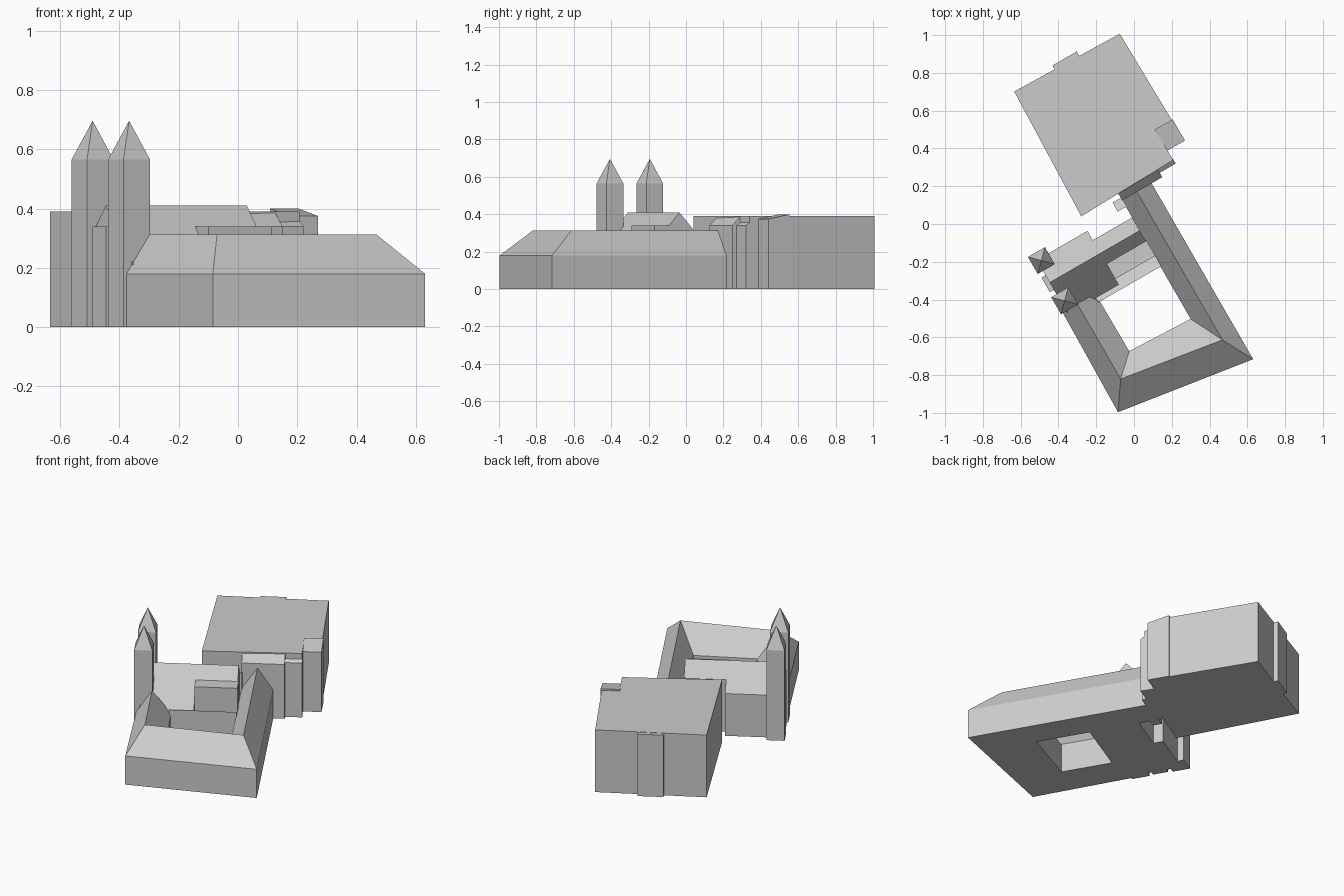
import bpy, bmesh, math
from mathutils import Matrix, Vector

cube = bpy.data.objects.get("Cube")
if cube:
    bpy.data.objects.remove(cube, do_unlink=True)

stone = bpy.data.materials.new("pale_grey_stone")
stone.use_nodes = True
GREY = (0.6, 0.6, 0.6, 1)
stone.diffuse_color = GREY
stone.node_tree.nodes["Principled BSDF"].inputs["Base Color"].default_value = GREY

# The whole complex is laid out along the church axis, then turned on the site
SITE = Matrix.Translation((0.03, -0.035, 0)) @ Matrix.Rotation(math.radians(30), 4, "Z")


def loft(name, sections):
    """Skin a row of matching cross-sections and cap both ends."""
    bm = bmesh.new()
    rows = [[bm.verts.new(Vector(p)) for p in s] for s in sections]
    for a, b in zip(rows, rows[1:]):
        for i in range(len(a)):
            j = (i + 1) % len(a)
            bm.faces.new((a[i], a[j], b[j], b[i]))
    bm.faces.new(rows[0])
    bm.faces.new(rows[-1])
    bmesh.ops.recalc_face_normals(bm, faces=bm.faces)
    mesh = bpy.data.meshes.new(name)
    bm.to_mesh(mesh)
    bm.free()
    mesh.materials.append(stone)
    obj = bpy.data.objects.new(name, mesh)
    obj.matrix_world = SITE
    bpy.context.collection.objects.link(obj)
    return obj


def along(name, u0, u1, profile):
    """Extrude a (v, z) profile along the church axis."""
    return loft(name, [[(u, v, z) for v, z in profile] for u in (u0, u1)])


def shed(name, u0, u1, v0, v1, z0, z1):
    """Box whose top runs from height z0 at v0 to z1 at v1."""
    return along(name, u0, u1, [(v0, 0), (v0, z0), (v1, z1), (v1, 0)])


def prism(name, outline, height):
    return loft(name, [[(u, v, z) for u, v in outline] for z in (0, height)])


# Cloister wings: one pitched roof running round three sides of the court
EAVE, RIDGE = 0.18, 0.312
stations = [
    ((-0.57, -0.17), (-0.48, -0.17), (-0.37, -0.17)),
    ((-0.58, -0.775), (-0.48, -0.63), (-0.367, -0.525)),
    ((0.18, -0.89), (0.09, -0.72), (0, -0.54)),
    ((0.18, 0.215), (0.09, 0.215), (0, 0.215)),
]
loft("cloister_wings", [
    [(*out, 0), (*out, EAVE), (*top, RIDGE), (*inn, EAVE), (*inn, 0)]
    for out, top, inn in stations])

# Church: wide nave and narrower choir under one ridge
nave_top = 0.41
along("nave", -0.55, -0.24,
      [(-0.2, 0), (-0.2, 0.195), (0, nave_top), (0.137, 0.265), (0.137, 0)])
along("choir", -0.24, 0.0,
      [(-0.157, 0), (-0.157, 0.24), (0, nave_top), (0.08, 0.325), (0.08, 0)])
shed("side_chapel", -0.24, 0.005, -0.157, -0.06, 0.34, 0.34)
shed("cloister_walk", -0.38, 0.005, -0.22, -0.15, 0.22, 0.18)
shed("west_porch", -0.575, -0.54, -0.045, 0.045, 0.34, 0.34)

# Twin towers with pyramid spires
HALF = 0.052
for name, v in (("north_tower", 0.123), ("south_tower", -0.123)):
    def ring(size, z, v=v):
        return [(-0.53 + a * size, v + b * size, z)
                for a, b in ((-1, -1), (1, -1), (1, 1), (-1, 1))]
    loft(name, [ring(HALF, 0), ring(HALF, 0.565), ring(0.0005, 0.695)])

# Large flat-roofed block with its projections
prism("main_block", [(-0.23, 0.22), (0.34, 0.235), (0.34, 0.42),
                     (0.44, 0.42), (0.43, 0.955), (-0.207, 0.97)], 0.39)
shed("rear_projection", 0.037, 0.185, 0.94, 0.988, 0.388, 0.388)
shed("side_annex", 0.335, 0.446, 0.293, 0.423, 0.375, 0.4)

# Link between the block and the cloister
shed("link_building", 0.0, 0.245, 0.185, 0.235, 0.34, 0.388)
shed("link_pier", 0.245, 0.343, 0.212, 0.24, 0.34, 0.36)
shed("link_turret", -0.05, 0.005, 0.145, 0.2, 0.3, 0.27)
